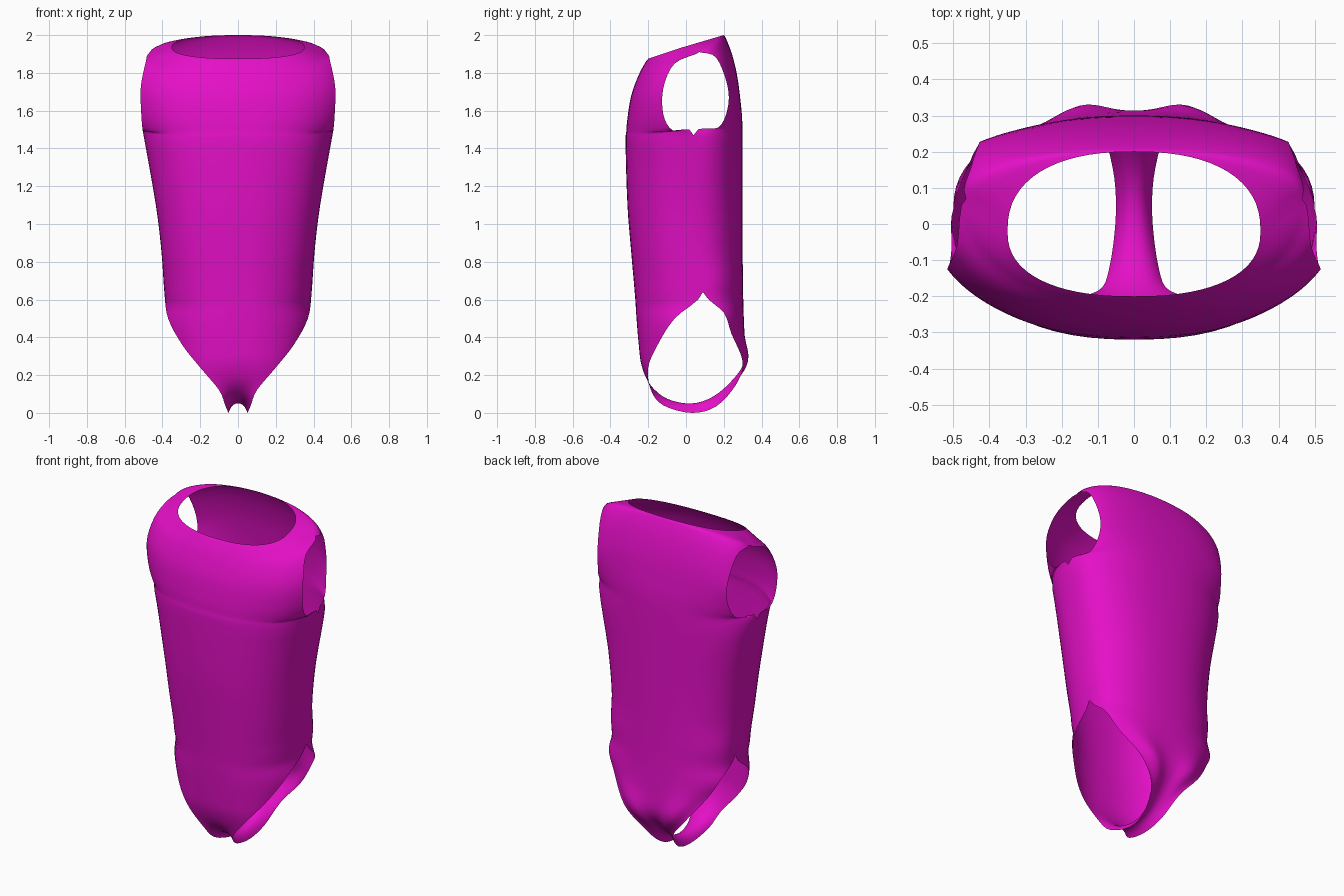
import bpy
import bmesh
import math

STEPS = 4        # samples between neighbouring key rows
HALF = 16        # columns from the centre line to each edge
ROUND = 0.85     # below one gives fuller, squarer cross-sections

cube = bpy.data.objects.get("Cube")
if cube:
    bpy.data.objects.remove(cube, do_unlink=True)

# Key rows: centre y, centre z, edge x, edge y, edge z, arc angle in degrees
# Front panel, from the neck down past armhole, side seam and leg opening
FRONT = [
    (-.20, 1.875, .35, -.02, 1.935, 90),
    (-.215, 1.855, .465, .07, 1.91, 85),
    (-.25, 1.79, .49, -.06, 1.85, 68),
    (-.29, 1.68, .515, -.12, 1.72, 62),
    (-.31, 1.56, .512, -.12, 1.58, 62),
    (-.316, 1.49, .505, -.07, 1.495, 72),
    (-.32, 1.42, .50, .04, 1.47, 90),
    (-.31, 1.10, .435, .04, 1.10, 90),
    (-.29, .85, .405, .05, .85, 90),
    (-.27, .62, .39, .09, .64, 90),
    (-.262, .50, .37, -.06, .50, 65),
    (-.25, .36, .295, -.15, .36, 52),
    (-.235, .25, .20, -.20, .24, 45),
    (-.19, .15, .10, -.185, .12, 45),
    (-.10, .075, .068, -.12, .04, 50),
]
CROTCH = [(.03, .05, .05, .03, .0, 50)]
# Back panel, matching the front row by row
BACK = [
    (.20, 2.0, .35, -.02, 1.935, 90),
    (.21, 1.985, .465, .07, 1.91, 85),
    (.24, 1.91, .45, .16, 1.88, 70),
    (.27, 1.79, .43, .22, 1.73, 60),
    (.29, 1.64, .43, .22, 1.61, 60),
    (.298, 1.54, .455, .17, 1.51, 70),
    (.30, 1.42, .50, .04, 1.47, 90),
    (.30, 1.10, .435, .04, 1.10, 90),
    (.30, .85, .405, .05, .85, 90),
    (.302, .66, .39, .09, .64, 90),
    (.305, .53, .37, .20, .53, 65),
    (.31, .40, .31, .24, .42, 52),
    (.31, .28, .20, .30, .27, 45),
    (.26, .19, .10, .265, .15, 45),
    (.15, .09, .06, .16, .035, 50),
]


def spline(rows, steps):
    """Smoothly interpolate every column of the key rows."""
    result = []
    last = len(rows) - 1
    for i in range(last):
        a, b, c, d = (rows[max(i - 1, 0)], rows[i],
                      rows[i + 1], rows[min(i + 2, last)])
        for s in range(steps):
            t = s / steps
            result.append([
                q + .5 * t * (r - p + t * (2 * p - 5 * q + 4 * r - w
                                           + t * (3 * (q - r) + w - p)))
                for p, q, r, w in zip(a, b, c, d)])
    result.append(list(rows[last]))
    return result


def row_points(row, is_back):
    """Points of one row, from the right edge to the left edge."""
    yc, zc, xe, ye, ze, angle = row
    full = math.radians(min(angle, 90))
    drop = 1 - max(math.cos(full), 0) ** ROUND
    # Seat fullness on either side of the centre crease
    seat = .022 * math.exp(-((zc - .3) / .13) ** 2) if is_back else 0
    points = []
    for j in range(-HALF, HALF + 1):
        u = abs(j) / HALF
        theta = full * u
        across = (math.sin(theta) / math.sin(full)) ** ROUND
        bend = (1 - max(math.cos(theta), 0) ** ROUND) / drop
        x = math.copysign(xe * across, j)
        y = yc + (ye - yc) * bend + seat * math.sin(math.pi * u) ** 2
        points.append((x, y, zc + (ze - zc) * bend))
    return points


rows = spline(FRONT + CROTCH + BACK[::-1], STEPS)
end = len(rows) - 1

# Shoulder and side seams: the back edge follows the front edge
for first, final in ((0, 1), (6, 9)):
    for k in range(first * STEPS, final * STEPS + 1):
        rows[end - k][2:5] = rows[k][2:5]

# Garment shell: one strip running down the front and up the back
bm = bmesh.new()
grid = [[bm.verts.new(p) for p in row_points(r, k > end / 2)]
        for k, r in enumerate(rows)]
for upper, lower in zip(grid, grid[1:]):
    for j in range(2 * HALF):
        bm.faces.new((upper[j], lower[j], lower[j + 1], upper[j + 1]))
bmesh.ops.remove_doubles(bm, verts=bm.verts, dist=.0005)
bmesh.ops.recalc_face_normals(bm, faces=bm.faces)
for face in bm.faces:
    face.smooth = True

mesh = bpy.data.meshes.new("bodysuit")
bm.to_mesh(mesh)
bm.free()
bodysuit = bpy.data.objects.new("bodysuit", mesh)
bpy.context.collection.objects.link(bodysuit)

# Magenta cloth
cloth = bpy.data.materials.new("magenta_cloth")
cloth.use_nodes = True
colour = (.78, .005, .57, 1)
cloth.diffuse_color = colour
cloth.node_tree.nodes["Principled BSDF"].inputs["Base Color"].default_value = colour
mesh.materials.append(cloth)
